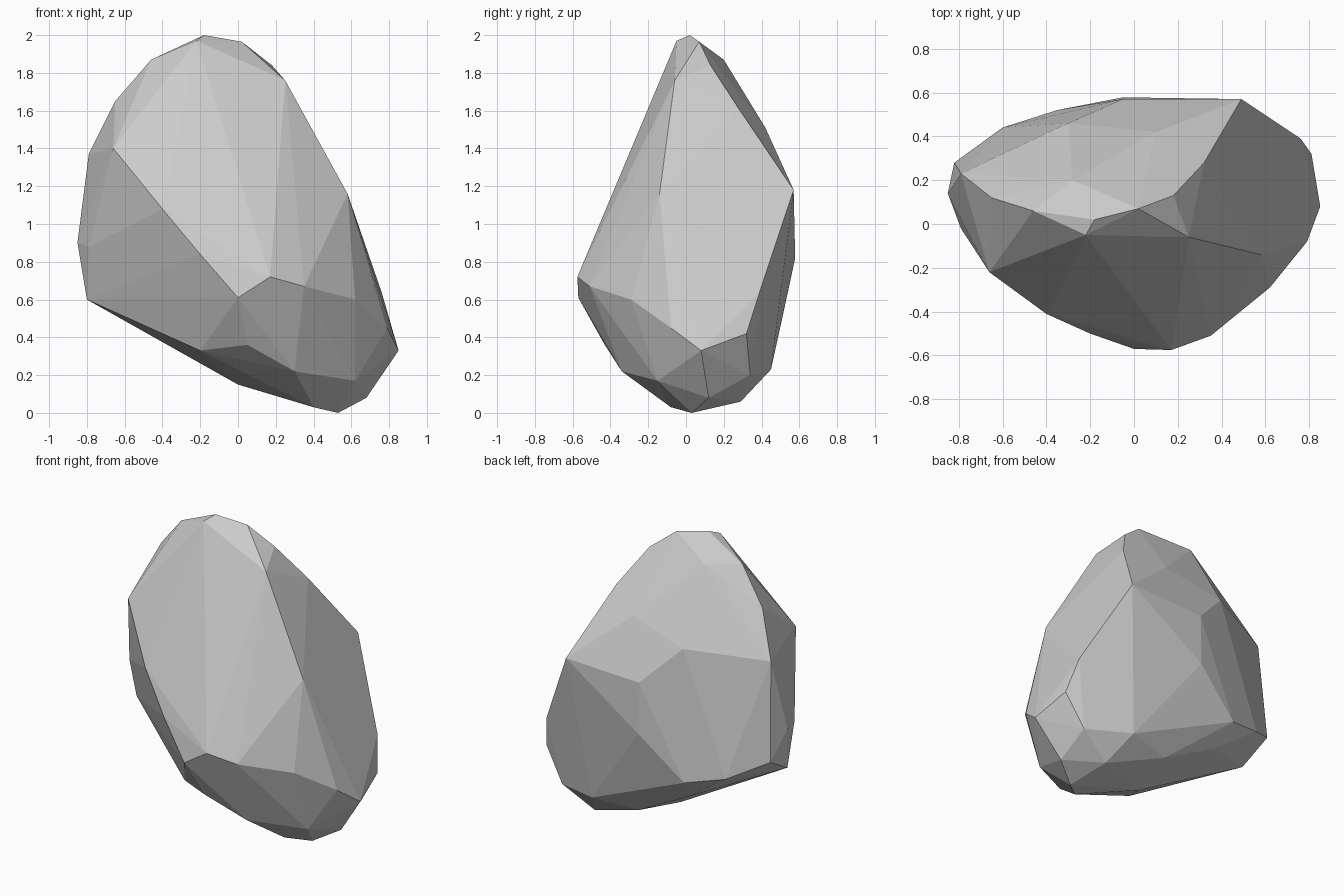
import bpy, bmesh

# Key corners of the boulder, grouped by area; the convex hull makes the facets
crown = [(-.18, .02, 2), (-.22, -.05, 1.97), (.02, .07, 1.965), (.18, .13, 1.84), (.25, -.06, 1.76),
         (-.28, .2, 1.87), (-.46, .06, 1.87), (-.65, .12, 1.65)]
front = [(-.66, -.22, 1.4), (-.4, -.41, 1.08), (-.2, -.5, .84), (0, -.57, .61),
         (.17, -.575, .72), (.35, -.51, .67), (.37, -.08, 1.54)]
right = [(.49, .57, 1.18), (.58, -.14, 1.16), (.32, .28, 1.61), (.76, .39, .64), (.62, -.29, .6),
         (.79, -.08, .45), (.85, .08, .33), (.81, .32, .42)]
left = [(-.79, .23, 1.37), (-.85, .14, .9), (-.8, .07, .6), (-.79, -.02, .88)]
back = [(-.3, .46, 1.41), (.1, .42, 1.51), (-.05, .578, .82), (-.05, .57, 1.16), (-.35, .52, .55),
        (-.6, .44, .61), (-.82, .28, .72), (.38, .45, .23), (.68, .34, .2)]
base = [(.53, .03, 0), (.47, .29, .06), (.68, .12, .08), (.4, -.08, .03), (0, .05, .15),
        (.3, -.34, .22), (.05, -.43, .36), (-.2, -.28, .33), (.62, -.15, .17),
        (.08, .38, .2), (-.3, .4, .4)]

bm = bmesh.new()
for p in crown + front + right + left + back + base:
    bm.verts.new(p)
bmesh.ops.convex_hull(bm, input=bm.verts)
loose = [v for v in bm.verts if not v.link_faces]
bmesh.ops.delete(bm, geom=loose, context='VERTS')
# Merge nearly flat triangles into larger facets
bmesh.ops.dissolve_limit(bm, angle_limit=.05, verts=bm.verts, edges=bm.edges)
bmesh.ops.recalc_face_normals(bm, faces=bm.faces)

mesh = bpy.data.meshes.new("boulder")
bm.to_mesh(mesh)
bm.free()
rock = bpy.data.objects.new("boulder", mesh)
bpy.context.collection.objects.link(rock)
